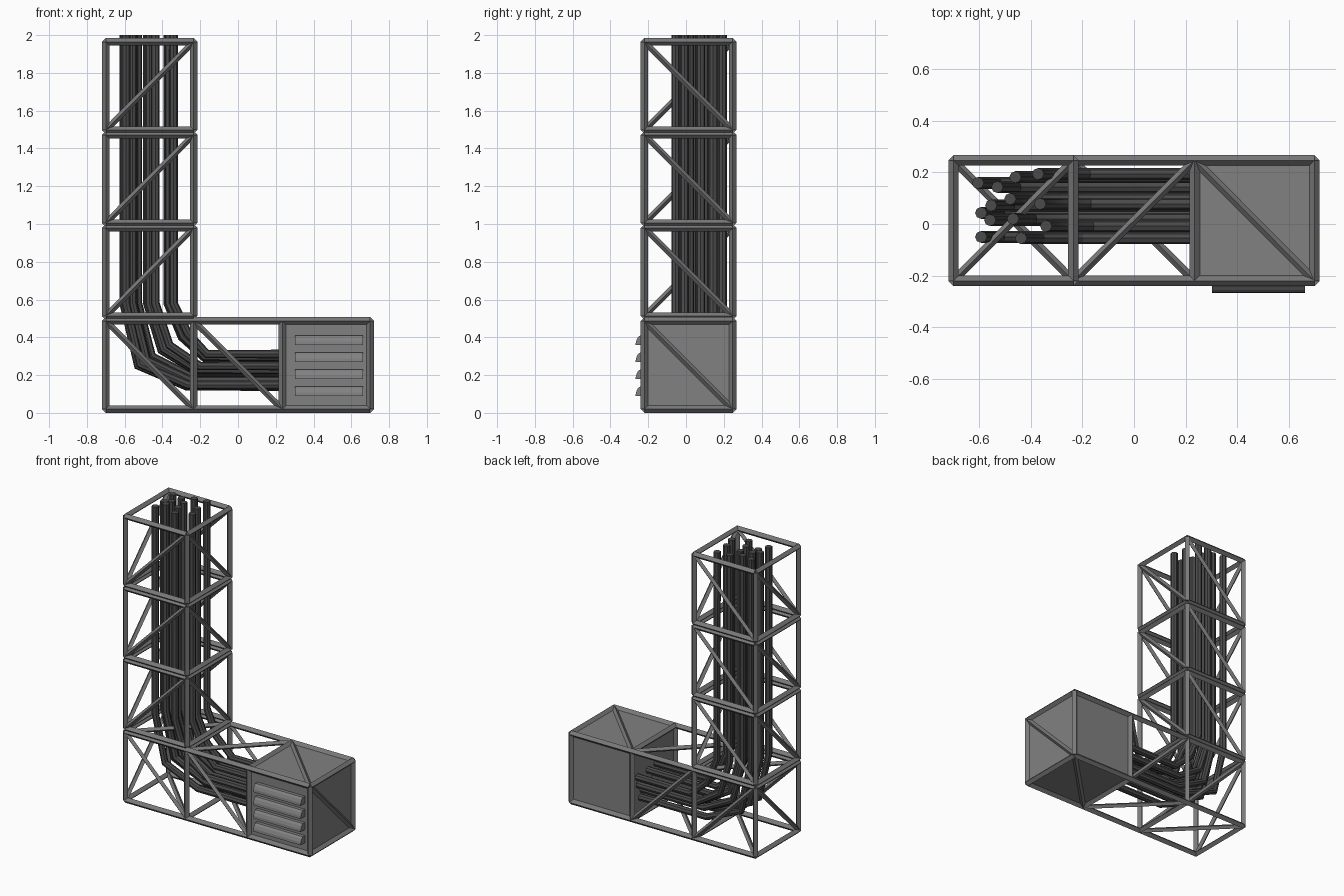
import bpy, bmesh
from mathutils import Vector

if "Cube" in bpy.data.objects:
    bpy.data.objects.remove(bpy.data.objects["Cube"])

XS = [-0.70, -0.235, 0.235, 0.70]      # post lines along the foot
Y0, Y1 = -0.22, 0.247                  # front and back post lines
H, Z0, PITCH = 0.467, 0.02, 0.4925     # cell height, base, tower spacing
R_EDGE, R_DIAG = 0.02, 0.016


def material(name, v):
    m = bpy.data.materials.new(name)
    m.diffuse_color = (v, v, v, 1)
    m.use_nodes = True
    m.node_tree.nodes["Principled BSDF"].inputs["Base Color"].default_value = m.diffuse_color
    return m


steel = material("frame_grey", 0.19)
panel = material("panel_grey", 0.22)
rubber = material("cable_grey", 0.07)


def finish(name, bm, mat):
    bmesh.ops.recalc_face_normals(bm, faces=bm.faces)
    me = bpy.data.meshes.new(name)
    bm.to_mesh(me)
    bm.free()
    me.materials.append(mat)
    ob = bpy.data.objects.new(name, me)
    bpy.context.collection.objects.link(ob)
    return ob


def beam(bm, a, b, r):
    """Four-sided bar with a diamond section."""
    a, b = Vector(a), Vector(b)
    d = (b - a).normalized()
    axis = min(range(3), key=lambda i: abs(d[i]))
    u = Vector([1.0 if i == axis else 0.0 for i in range(3)])
    v = d.cross(u)
    ring = [u * r, v * r, -u * r, -v * r]
    lo = [bm.verts.new(a + o) for o in ring]
    hi = [bm.verts.new(b + o) for o in ring]
    for i in range(4):
        j = (i + 1) % 4
        bm.faces.new((lo[i], lo[j], hi[j], hi[i]))
    bm.faces.new(lo[::-1])
    bm.faces.new(hi)


def cell(name, x0, x1, z0, diagonals, skip_left=False):
    """Cube of bars plus diagonals given as pairs of corner codes (x, y, z)."""
    bm = bmesh.new()

    def corner(c):
        return ((x0, x1)[c[0]], (Y0, Y1)[c[1]], (z0, z0 + H)[c[2]])

    for p in (0, 1):
        for q in (0, 1):
            beam(bm, corner((0, p, q)), corner((1, p, q)), R_EDGE)
            if not (skip_left and p == 0):
                beam(bm, corner((p, 0, q)), corner((p, 1, q)), R_EDGE)
                beam(bm, corner((p, q, 0)), corner((p, q, 1)), R_EDGE)
    for a, b in diagonals:
        beam(bm, corner(a), corner(b), R_DIAG)
    finish(name, bm, steel)


# Tower cells
rising = [((0, y, 0), (1, y, 1)) for y in (0, 1)]
sides = [((0, 0, 0), (0, 1, 1)), ((1, 0, 1), (1, 1, 0))]
for i in (1, 2, 3):
    cell(f"tower_frame_{i}", XS[0], XS[1], Z0 + i * PITCH, rising + sides)

# Foot cells
falling = [((0, y, 1), (1, y, 0)) for y in (0, 1)]
floor = [((1, 0, 0), (0, 1, 0))]
ceiling = [((0, 0, 1), (1, 1, 1))]
cell("corner_frame", XS[0], XS[1], Z0, falling + floor + ceiling + sides[:1])
cell("middle_frame", XS[1], XS[2], Z0, falling + floor + ceiling, True)
cell("cabinet_frame", XS[2], XS[3], Z0,
     [((0, 1, 1), (1, 0, 1)), ((1, 1, 0), (0, 0, 0)), sides[1]], True)

# Closed cabinet inside the end cell
bm = bmesh.new()
bmesh.ops.create_cube(bm, size=1)
for v in bm.verts:
    v.co = Vector(((XS[2] + XS[3]) / 2 + v.co.x * (XS[3] - XS[2]),
                   (Y0 + Y1) / 2 + v.co.y * (Y1 - Y0),
                   Z0 + H / 2 + v.co.z * H))
finish("cabinet_panels", bm, panel)

# Louvres on the cabinet front
profile = [(Y0 + 0.01, 0.05), (-0.243, 0.05), (-0.256, 0.038),
           (-0.265, 0.018), (-0.267, 0), (Y0 + 0.01, 0)]
bm = bmesh.new()
for i in range(4):
    z = 0.09 + i * 0.09
    a = [bm.verts.new((0.302, y, z + dz)) for y, dz in profile]
    b = [bm.verts.new((0.662, y, z + dz)) for y, dz in profile]
    n = len(profile)
    for k in range(n):
        bm.faces.new((a[k], a[(k + 1) % n], b[(k + 1) % n], b[k]))
    bm.faces.new(a)
    bm.faces.new(b)
finish("louvres", bm, panel)

# Cables: down the tower, bending into the cabinet
spots = [(-.605, .159), (-.53, .143), (-.46, .182), (-.372, .194), (-.593, .043),
         (-.554, .072), (-.558, .015), (-.48, .097), (-.469, .02), (-.364, .078),
         (-.341, -.008), (-.593, -.05), (-.438, -.055)]
cu = bpy.data.curves.new("cables", 'CURVE')
cu.dimensions = '3D'
cu.bevel_depth = 0.023
cu.bevel_resolution = 2
cu.use_fill_caps = True
for x, y in spots:
    zh = 0.14 + (x + 0.605) * 0.65
    path = [(x, 2.0), (x, 0.58), (x + 0.075, zh + 0.11),
            (-0.27 + 0.4 * (x + 0.605), zh), (XS[2] + 0.01, zh)]
    s = cu.splines.new('POLY')
    s.points.add(len(path) - 1)
    for p, (px, pz) in zip(s.points, path):
        p.co = (px, y, pz, 1)
cu.materials.append(rubber)
cables = bpy.data.objects.new("cables", cu)
bpy.context.collection.objects.link(cables)
bpy.context.view_layer.objects.active = cables
cables.select_set(True)
bpy.ops.object.convert(target='MESH')
bpy.ops.object.shade_smooth_by_angle()
